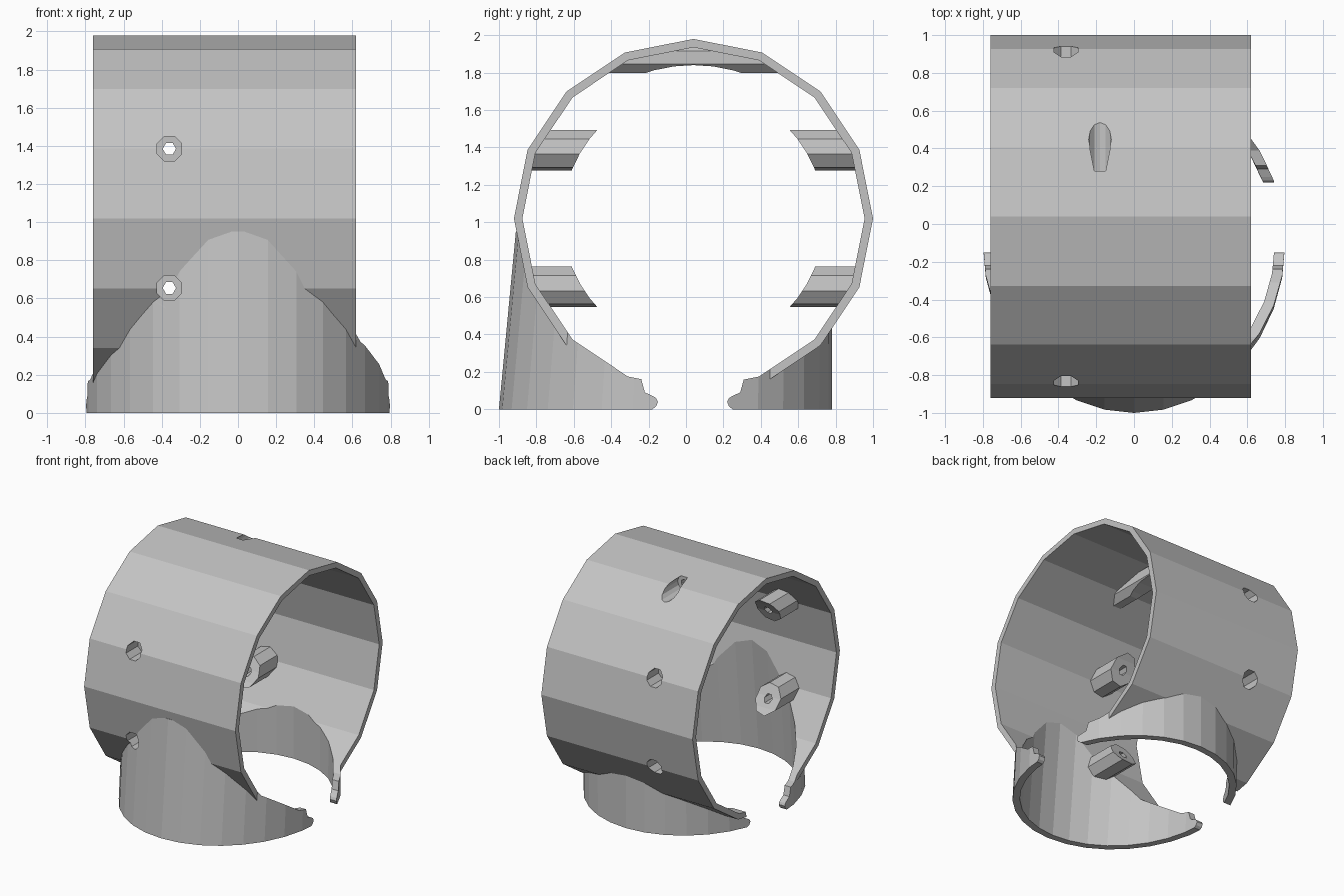
import bpy, bmesh
from math import sin, cos, pi

if "Cube" in bpy.data.objects:
    bpy.data.objects.remove(bpy.data.objects["Cube"], do_unlink=True)

CY, CZ = 0.04, 1.02          # centre of the round housing
X0, X1 = -0.76, 0.62         # ends of the housing

grey = bpy.data.materials.new("plain grey")
grey.use_nodes = True
colour = (0.55, 0.55, 0.55, 1)
grey.diffuse_color = colour
grey.node_tree.nodes["Principled BSDF"].inputs["Base Color"].default_value = colour


def loft(name, lower, upper):
    """Closed solid between two matching loops."""
    bm = bmesh.new()
    a = [bm.verts.new(p) for p in lower]
    b = [bm.verts.new(p) for p in upper]
    n = len(a)
    bm.faces.new(a)
    bm.faces.new(b)
    for i in range(n):
        j = (i + 1) % n
        bm.faces.new((a[i], a[j], b[j], b[i]))
    bmesh.ops.recalc_face_normals(bm, faces=bm.faces)
    mesh = bpy.data.meshes.new(name)
    bm.to_mesh(mesh)
    bm.free()
    mesh.materials.append(grey)
    ob = bpy.data.objects.new(name, mesh)
    bpy.context.collection.objects.link(ob)
    return ob


def ring(cu, cv, ru, rv, n, turn=0.0):
    return [(cu + ru * sin(2 * pi * (i + turn) / n),
             cv + rv * cos(2 * pi * (i + turn) / n)) for i in range(n)]


def along_x(name, pts, x0, x1):
    return loft(name, [(x0, u, v) for u, v in pts], [(x1, u, v) for u, v in pts])


def along_y(name, pts, y0, y1):
    return loft(name, [(u, y0, v) for u, v in pts], [(u, y1, v) for u, v in pts])


def combine(ob, other, operation, keep=False):
    mod = ob.modifiers.new("cut", "BOOLEAN")
    mod.operation = operation
    mod.solver = "EXACT"
    mod.object = other
    bpy.context.view_layer.objects.active = ob
    bpy.ops.object.modifier_apply(modifier=mod.name)
    if not keep:
        bpy.data.objects.remove(other, do_unlink=True)


def drum(name, r, x0, x1, n=16):
    return along_x(name, ring(CY, CZ, r, r, n), x0, x1)


def collar(name, wall, z0, z1):
    """Oval solid whose front leans back into the housing."""
    def loop(z):
        front = -1.0 + 0.095 * z + wall
        back = 0.78 - wall
        mid, ry = (front + back) / 2, (back - front) / 2
        return [(x, y, z) for x, y in ring(0, mid, 0.8 - wall, ry, 32)]
    return loft(name, loop(z0), loop(z1))


# Housing and collar, first solid, then hollowed
housing = drum("round_housing", 0.96, X0, X1)
combine(housing, collar("collar", 0, 0, 0.95), "UNION")
solid = housing.copy()
solid.data = housing.data.copy()
solid.name = "solid_helper"
solid.hide_render = True
bpy.context.collection.objects.link(solid)
combine(housing, drum("hollow", 0.915, -2, 2), "DIFFERENCE")
combine(housing, collar("collar_hollow", 0.055, -0.1, 0.94), "DIFFERENCE")

# Gap between the rounded tips of the two collar halves
tip = [(-0.19, -0.05), (-0.18, 0.0), (-0.16, 0.015), (-0.15, 0.04),
       (-0.16, 0.06), (-0.18, 0.072), (-0.22, 0.09), (-0.25, 0.2)]
gap = tip + [(0.07 - y, z) for y, z in reversed(tip)]
combine(housing, along_x("gap", gap, -2, 2), "DIFFERENCE")

# Screw bosses, front and back, with ends cut round
bosses = []
for z in (1.385, 0.655):
    for y0, y1 in ((-1.2, -0.3), (0.38, 1.28)):
        boss = along_y("screw_boss", ring(-0.36, z, 0.11, 0.11, 8, 0.25), y0, y1)
        combine(boss, solid, "INTERSECT", keep=True)
        combine(boss, drum("round_cut", 0.70, -2, 2, 48), "DIFFERENCE")
        bosses.append(boss)

# Long boss under the crown
crown = along_y("crown_boss", ring(-0.18, 1.88, 0.09, 0.09, 8, 0.5), -0.6, 0.68)
combine(crown, solid, "INTERSECT", keep=True)
combine(crown, drum("round_cut", 0.82, -2, 2, 48), "DIFFERENCE")
bosses.append(crown)
bpy.data.objects.remove(solid, do_unlink=True)
for boss in bosses:
    combine(housing, boss, "UNION")

# Screw holes with wider recesses from outside
for z in (1.385, 0.655):
    for side in (-1, 1):
        for r, n, inner in ((0.07, 8, 0.74), (0.035, 6, 0.4)):
            hole = along_y("hole", ring(-0.36, z, r, r, n, 0.5),
                           CY + side * 1.3, CY + side * inner)
            combine(housing, hole, "DIFFERENCE")
for r, n, inner in ((0.06, 12, 0.28), (0.03, 6, -0.25)):
    hole = along_y("hole", ring(-0.18, 1.88, r, r, n), 1.3, inner)
    combine(housing, hole, "DIFFERENCE")

for face in housing.data.polygons:
    face.use_smooth = False
